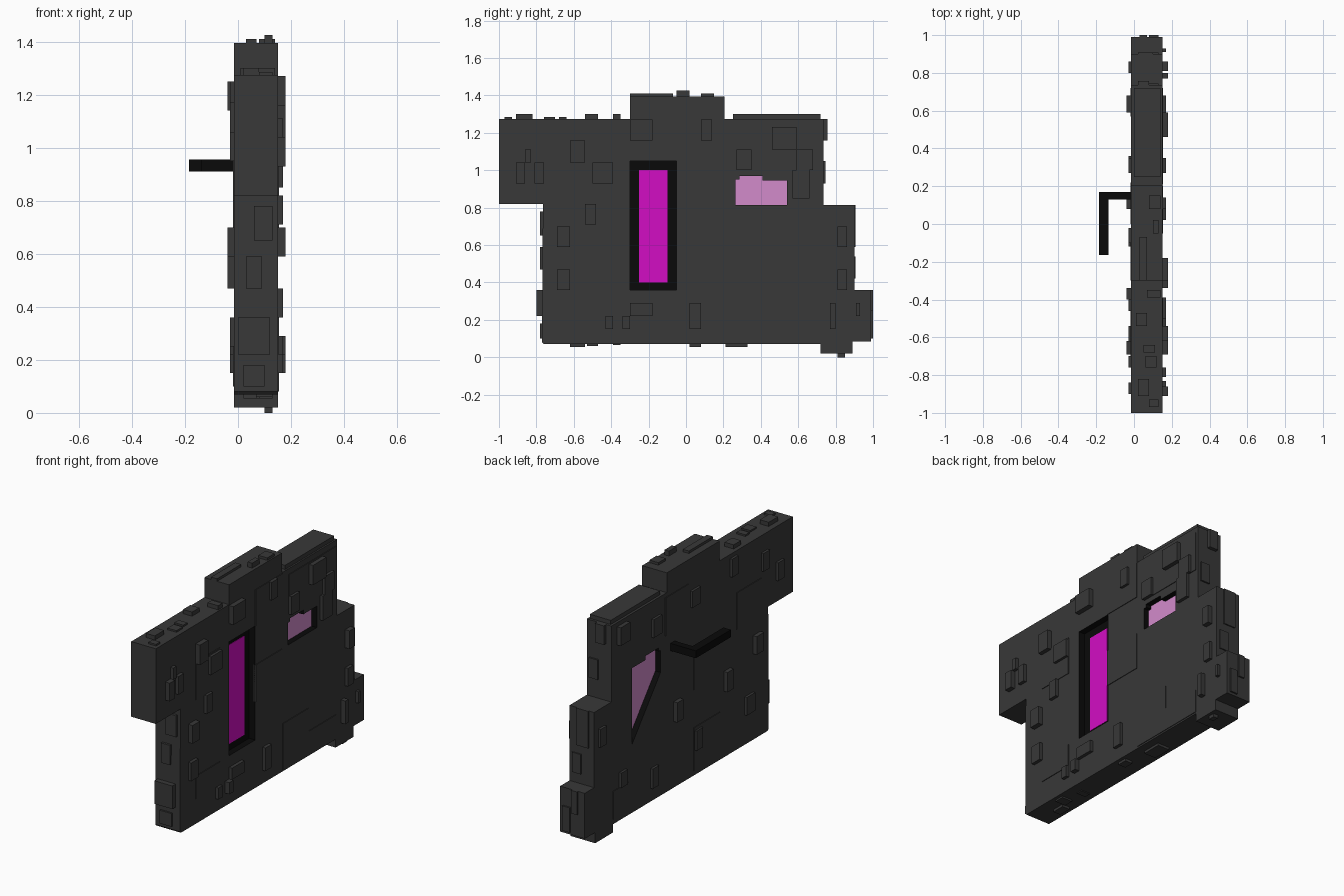
import bpy, bmesh

X0, X1 = -0.015, 0.15


def material(name, rgb):
    m = bpy.data.materials.new(name)
    m.diffuse_color = (*rgb, 1)
    return m


DARK = material("dark_metal", (0.04, 0.04, 0.04))
BLACK = material("black", (0.003, 0.003, 0.003))
MAGENTA = material("magenta", (0.65, 0.004, 0.55))
PINK = material("pale_pink", (0.65, 0.26, 0.60))


def link(name, bm, mat):
    bmesh.ops.recalc_face_normals(bm, faces=bm.faces[:])
    me = bpy.data.meshes.new(name)
    bm.to_mesh(me)
    bm.free()
    me.materials.append(mat)
    ob = bpy.data.objects.new(name, me)
    bpy.context.collection.objects.link(ob)
    return ob


def slab(name, yz, x0, x1, mat):
    """Extrude a (y, z) outline along x."""
    bm = bmesh.new()
    f = bm.faces.new([bm.verts.new((x0, y, z)) for y, z in yz])
    r = bmesh.ops.extrude_face_region(bm, geom=[f])
    bmesh.ops.translate(bm, vec=(x1 - x0, 0, 0),
                        verts=[v for v in r["geom"] if isinstance(v, bmesh.types.BMVert)])
    return link(name, bm, mat)


def boxes(name, items, mat):
    """One object made of boxes (x0, x1, y0, y1, z0, z1)."""
    bm = bmesh.new()
    for x0, x1, y0, y1, z0, z1 in items:
        vs = bmesh.ops.create_cube(bm, size=1)["verts"]
        for v in vs:
            v.co = (x0 + (v.co.x + .5) * (x1 - x0), y0 + (v.co.y + .5) * (y1 - y0),
                    z0 + (v.co.z + .5) * (z1 - z0))
    return link(name, bm, mat)


def cut(target, cutter):
    cutter.hide_render = True
    m = target.modifiers.new("cut", "BOOLEAN")
    m.operation, m.solver, m.object = "DIFFERENCE", "EXACT", cutter
    m.material_mode = "TRANSFER"
    bpy.context.view_layer.objects.active = target
    bpy.ops.object.modifier_apply(modifier=m.name)
    bpy.data.objects.remove(cutter)


# Stepped door body
outline = [(-.77, .08), (-.76, .07), (.72, .07), (.72, .02), (.89, .02), (.89, .085), (.99, .085),
           (.99, .36), (.90, .36), (.90, .815), (.735, .815), (.735, 1.275), (.205, 1.275),
           (.205, 1.395), (-.30, 1.395), (-.30, 1.275), (-1, 1.275), (-1, .82), (-.765, .82)]
body = slab("door_body", outline, X0, X1, DARK)

# Tall recess and stepped window opening, lined in black
cut(body, boxes("recess_cutter", [(.11, .3, -.30, -.05, .36, 1.05)], BLACK))
opening = [(.265, .815), (.54, .815), (.54, .945), (.41, .945), (.41, .97),
           (.285, .97), (.285, .95), (.265, .95)]
cut(body, slab("window_cutter", opening, -.3, .3, BLACK))
cut(body, slab("notch_cutter", [(.265, .815), (.54, .48), (.54, .9), (.265, .9)], -.3, .06, BLACK))

# Glowing strip and window pane
boxes("glowing_strip", [(.10, .112, -.25, -.10, .40, 1.0)], MAGENTA)
slab("window_pane", [opening[0], (.54, .48)] + opening[2:], .02, .115, PINK)

# Thin surface panels on the outer face
panels = [(-.62, -.39, .82, 1.05), (-.62, -.39, .22, .36), (-.05, .205, .59, .815),
          (-.05, .205, 1.05, 1.27), (.21, .46, .22, .36), (.21, .72, .08, .22), (.27, .72, 1.0, 1.24)]
boxes("outer_panels", [(X1 - .01, X1 + .004, *p) for p in panels], DARK)

# Small raised blocks on the outer face
blocks = [(-.91, -.86, .93, 1.04), (-.86, -.83, 1.04, 1.11), (-.81, -.76, .93, 1.04),
          (-.62, -.54, 1.04, 1.16), (-.50, -.39, .93, 1.04), (-.54, -.48, .71, .82),
          (-.69, -.62, .59, .70), (-.69, -.62, .36, .47), (-.43, -.39, .15, .22),
          (-.34, -.30, .15, .22), (-.30, -.18, .22, .29), (.02, .08, .15, .29),
          (.77, .80, .15, .29), (.91, .93, .22, .29), (.81, .86, .36, .47), (.81, .86, .59, .70),
          (.08, .14, 1.16, 1.27), (.27, .35, 1.0, 1.11), (.46, .59, 1.11, 1.23),
          (.57, .66, .85, 1.0), (.59, .68, 1.0, 1.11), (-.30, -.18, 1.16, 1.27)]
boxes("outer_blocks", [(X1 - .01, X1 + (.03 if i % 3 == 0 else .02), *b)
                       for i, b in enumerate(blocks)], DARK)

# Raised blocks and panels on the inner face
inner = [(-.90, -.84, .95, 1.06), (-.76, -.70, 1.06, 1.17), (-.69, -.62, .59, .70),
         (-.62, -.54, .25, .36), (-.46, -.40, 1.14, 1.25), (-.40, -.34, .47, .59),
         (-.10, -.02, 1.10, 1.20), (-.12, -.06, .22, .34), (.08, .14, .47, .59),
         (.27, .35, 1.06, 1.17), (.30, .36, .15, .27), (.59, .68, 1.14, 1.25),
         (.60, .66, .27, .36), (.80, .86, .59, .70)]
boxes("inner_blocks", [(X0 - (.025 if i % 3 == 2 else .015), X0 + .01, *b)
                       for i, b in enumerate(inner)], DARK)
boxes("inner_panels", [(X0 - .004, X0 + .01, *p) for p in
                       [(-.70, -.46, .80, 1.02), (-.30, -.05, .59, .82), (.0, .22, 1.02, 1.25),
                        (-.30, -.05, .10, .36), (.57, .72, .10, .27)]], DARK)

# Blocks along the top edges
top = [(.02, .08, -.91, -.82, 1.30), (.08, .13, -.97, -.93, 1.285), (.06, .12, -.76, -.70, 1.285),
       (.05, .11, -.68, -.64, 1.285), (.01, .07, -.54, -.47, 1.30), (.07, .14, -.39, -.35, 1.30),
       (0, .14, .25, .72, 1.30), (.03, .07, -.30, -.07, 1.41), (.10, .13, -.05, .02, 1.425),
       (.08, .14, .08, .15, 1.41)]
boxes("top_edge_blocks", [(a, b, c, d, e - .07, e) for a, b, c, d, e in top], DARK)

# Blocks along the bottom edges
bottom = [(.02, .07, -.62, -.54, .055), (.06, .13, -.53, -.47, .06), (.03, .09, -.39, -.35, .065),
          (.08, .13, .02, .08, .055), (.02, .10, .21, .33, .055), (.10, .13, .81, .85, 0)]
boxes("bottom_edge_blocks", [(a, b, c, d, e, e + .07) for a, b, c, d, e in bottom], DARK)

# Blocks along both side edges
sides = [(0, .12, -.80, -.75, .22, .36), (.03, .09, -.78, -.74, .47, .59), (.06, .13, -.78, -.74, .65, .78),
         (.02, .10, -.78, -.74, .10, .18), (.02, .08, .72, .757, 1.16, 1.275),
         (.07, .13, .72, .745, .93, 1.05), (.02, .10, .88, .907, .59, .815),
         (.07, .13, .88, .907, .42, .54), (.03, .07, .97, 1.0, .22, .36), (.08, .13, .97, 1.0, .10, .25)]
boxes("side_edge_blocks", sides, DARK)

# L-shaped pull handle
boxes("handle", [(-.185, 0, .13, .17, .91, .955), (-.185, -.135, -.165, .131, .91, .955)], BLACK)
